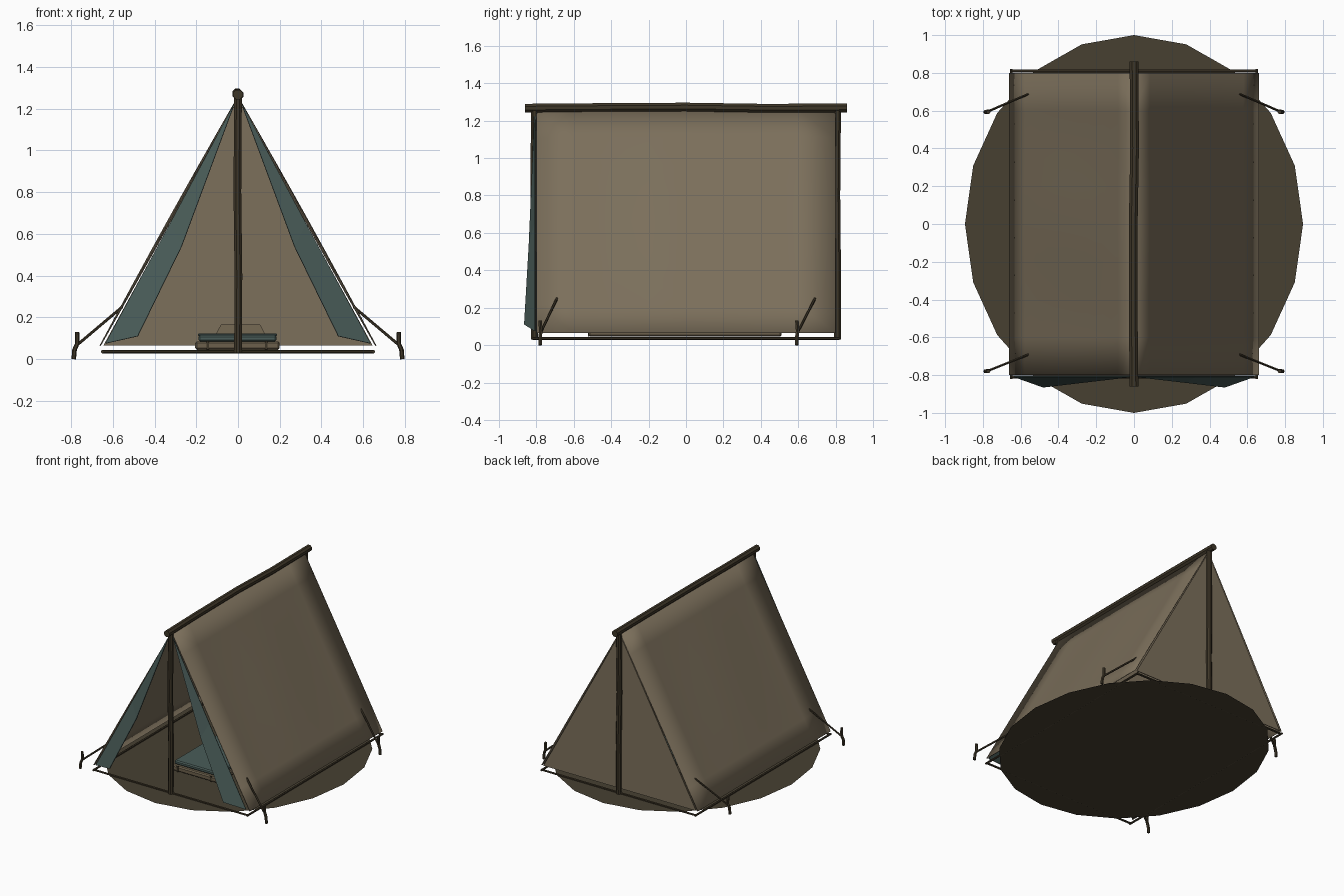
import bpy, bmesh, math
from mathutils import Vector

cube = bpy.data.objects.get("Cube")
if cube:
    bpy.data.objects.remove(cube)


def material(name, r, g, b):
    m = bpy.data.materials.new(name)
    m.use_nodes = True
    m.diffuse_color = (r, g, b, 1)
    m.node_tree.nodes["Principled BSDF"].inputs["Base Color"].default_value = (r, g, b, 1)
    return m


CANVAS = material("brown canvas", 0.20, 0.16, 0.105)
LINING = material("teal lining", 0.067, 0.107, 0.098)
WOOD = material("dark wood", 0.048, 0.037, 0.021)
EARTH = material("bare earth", 0.063, 0.051, 0.031)
MATTRESS = material("straw mattress", 0.15, 0.118, 0.072)


def add(name, bm, mat, thickness=0):
    bmesh.ops.recalc_face_normals(bm, faces=bm.faces)
    mesh = bpy.data.meshes.new(name)
    bm.to_mesh(mesh)
    bm.free()
    ob = bpy.data.objects.new(name, mesh)
    bpy.context.collection.objects.link(ob)
    mesh.materials.append(mat)
    if thickness:
        mod = ob.modifiers.new("thickness", "SOLIDIFY")
        mod.thickness = thickness
        mod.offset = 0
    return ob


def sheet(name, points, faces, mat, thickness=0.006):
    bm = bmesh.new()
    vs = [bm.verts.new(p) for p in points]
    for f in faces:
        bm.faces.new([vs[i] for i in f])
    return add(name, bm, mat, thickness)


def box(name, lo, hi, mat, bevel=0.008):
    bm = bmesh.new()
    bmesh.ops.create_cube(bm, size=1)
    lo, hi = Vector(lo), Vector(hi)
    for v in bm.verts:
        v.co = (lo + hi) / 2 + v.co * (hi - lo)
    ob = add(name, bm, mat)
    if bevel:
        ob.modifiers.new("soft edge", "BEVEL").width = bevel
    return ob


def pole(name, points, radius, mat=WOOD, sides=8):
    """Faceted rod swept through the given points."""
    bm = bmesh.new()
    pts = [Vector(p) for p in points]
    axis = (pts[-1] - pts[0]).normalized()
    turn = axis.to_track_quat("Z", "Y")
    rings = []
    for p in pts:
        rings.append([bm.verts.new(p + turn @ Vector((radius * math.cos(a), radius * math.sin(a), 0)))
                      for a in (math.tau * (i + 0.5) / sides for i in range(sides))])
    for a, b in zip(rings, rings[1:]):
        for i in range(sides):
            j = (i + 1) % sides
            bm.faces.new((a[i], a[j], b[j], b[i]))
    bm.faces.new(rings[0][::-1])
    bm.faces.new(rings[-1])
    return add(name, bm, mat)


# Oval patch of ground
bm = bmesh.new()
bmesh.ops.create_circle(bm, cap_ends=True, segments=20, radius=1)
for v in bm.verts:
    v.co = (v.co.x * 0.895, v.co.y, 0.029)
add("ground_patch", bm, EARTH)

# Ridge and upright poles
pole("ridge_pole", [(0, -0.86, 1.267), (-0.004, -0.5, 1.27), (-0.004, 0, 1.273),
                    (0.003, 0.4, 1.267), (0, 0.86, 1.268)], 0.025)
for name, y in (("front", -0.81), ("back", 0.81)):
    pole(name + "_upright", [(0, y, 0.03), (0.002, y, 0.4), (-0.003, y - 0.004, 0.8),
                             (0, y, 1.26)], 0.02)
    pole(name + "_ground_bar", [(-0.65, y, 0.036), (0.65, y, 0.036)], 0.008, sides=6)

# Rear canvas wall
sheet("rear_wall", [(-0.645, 0.797, 0.065), (0.645, 0.797, 0.065), (0, 0.797, 1.245)],
      [(0, 1, 2)], CANVAS)

for side, s in (("left", 1), ("right", -1)):
    pole(side + "_ground_bar", [(s * 0.65, -0.82, 0.036), (s * 0.65, 0.82, 0.036)], 0.008, sides=6)

    # Roof panel with a faint ripple in the cloth
    bm = bmesh.new()
    bmesh.ops.create_grid(bm, x_segments=8, y_segments=8, size=1)
    for v in bm.verts:
        t, w = (v.co.x + 1) / 2, v.co.y
        puff = 0.006 * math.sin(math.pi * t) * math.cos(5 * w)
        v.co = (s * (0.66 * t + puff * 0.87), 0.8 * w, 1.255 - 1.19 * t + puff * 0.48)
    roof = add(side + "_roof_panel", bm, CANVAS, 0.006)
    for p in roof.data.polygons:
        p.use_smooth = True

    # Folded back door flap
    sheet(side + "_door_flap",
          [(s * 0.012, -0.808, 1.235), (s * 0.27, -0.838, 0.54), (s * 0.48, -0.863, 0.11),
           (s * 0.635, -0.808, 0.075), (s * 0.325, -0.808, 0.65)],
          [(0, 1, 4), (1, 2, 3, 4)], LINING)

    # Stakes and guy ropes
    for end, y in (("front", -0.78), ("back", 0.593)):
        top = -0.69 if end == "front" else 0.69
        pole(f"{side}_{end}_stake", [(s * 0.787, y, 0), (s * 0.783, y, 0.045),
                                     (s * 0.77, y + 0.004, 0.075), (s * 0.771, y, 0.13)],
             0.011, sides=6)
        pole(f"{side}_{end}_rope", [(s * 0.555, top, 0.25), (s * 0.78, y, 0.06)], 0.007, sides=6)

# Bed inside
box("mattress", (-0.205, -0.52, 0.045), (0.2, 0.51, 0.085), MATTRESS)
box("blanket", (-0.19, -0.5, 0.085), (0.185, 0.3, 0.115), LINING)
box("blanket_fold", (-0.192, 0.12, 0.112), (0.187, 0.24, 0.122), LINING, 0.003)
for x in (-0.145, 0.135):
    box("bed_strap", (x - 0.006, -0.524, 0.046), (x + 0.006, -0.515, 0.088), WOOD, 0)

# Pillow with a pinched top
bm = bmesh.new()
bmesh.ops.create_cube(bm, size=1)
for v in bm.verts:
    k = 0.7 if v.co.z > 0 else 1
    v.co = (0.012 + v.co.x * 0.27 * k, 0.4 + v.co.y * 0.18 * k, 0.125 + v.co.z * 0.08)
add("pillow", bm, MATTRESS)
